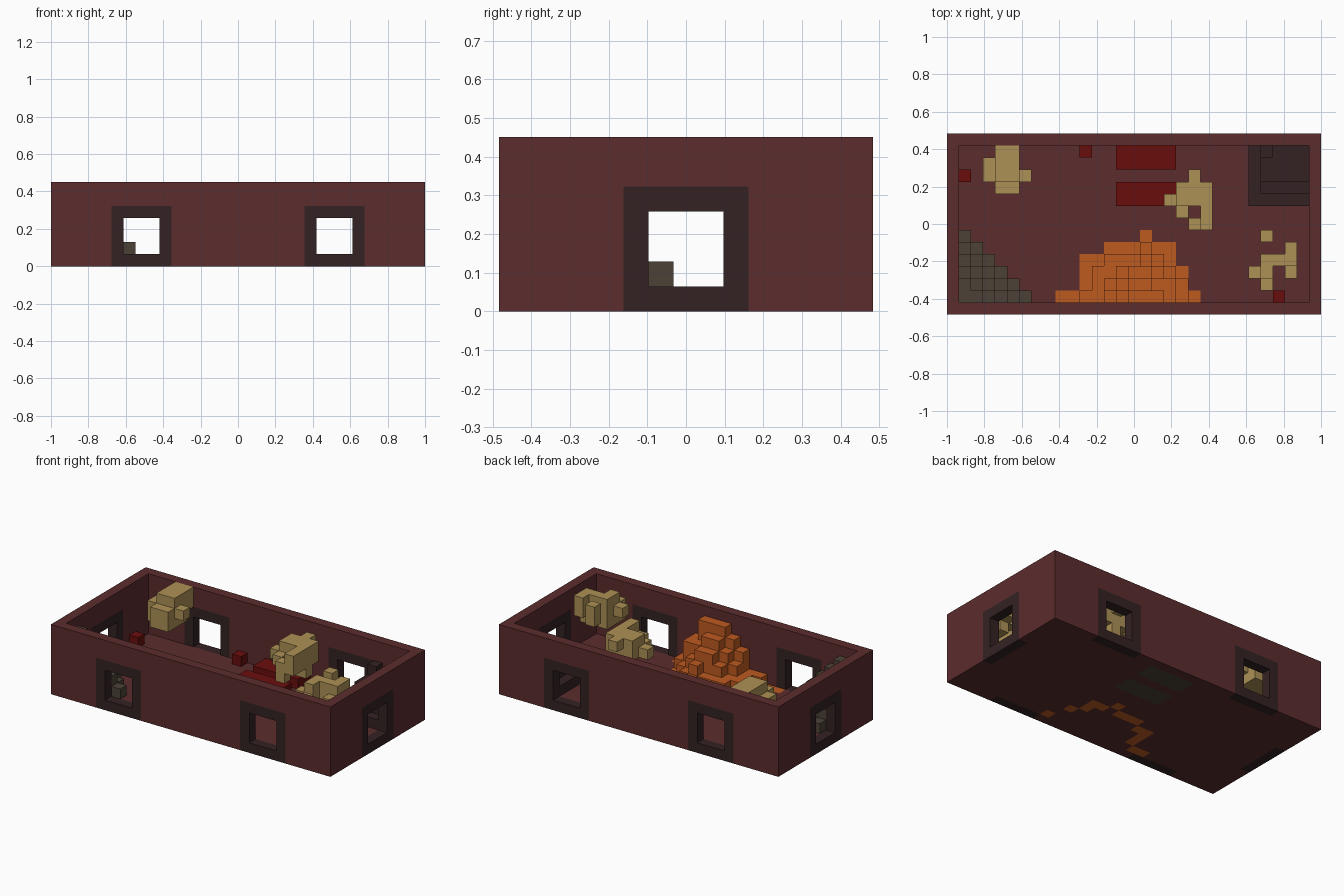
import bpy
import bmesh
from mathutils import Vector

cube = bpy.data.objects.get("Cube")
if cube:
    bpy.data.objects.remove(cube, do_unlink=True)

# Room size in blocks and block edge length
NX, NY, NZ = 31, 15, 7
UNIT = 2 / NX


def material(name, hex_code):
    channels = [int(hex_code[n:n + 2], 16) / 255 for n in (0, 2, 4)]
    linear = [c / 12.92 if c <= 0.04045 else ((c + 0.055) / 1.055) ** 2.4 for c in channels]
    mat = bpy.data.materials.new(name)
    mat.use_nodes = True
    mat.diffuse_color = (*linear, 1)
    bsdf = mat.node_tree.nodes["Principled BSDF"]
    bsdf.inputs["Base Color"].default_value = (*linear, 1)
    bsdf.inputs["Roughness"].default_value = 0.9
    return mat


BRICK = material("dark red brick", "5C2C2E")
DARK = material("dark brown", "342223")
TAN = material("tan", "AE9156")
ORANGE = material("orange", "BE5A1F")
RED = material("deep red", "6A0D0D")
GREY = material("grey brown", "4C4236")

blocks = {}   # block position -> part name
colours = {}  # part name -> material


def fill(part, mat, xs, ys, zs):
    """Fill an inclusive range of blocks; later parts replace earlier ones."""
    colours[part] = mat
    for i in range(xs[0], xs[1] + 1):
        for j in range(ys[0], ys[1] + 1):
            for k in range(zs[0], zs[1] + 1):
                blocks[i, j, k] = part


def carve(xs, ys, zs):
    for key in list(blocks):
        if all(r[0] <= c <= r[1] for c, r in zip(key, (xs, ys, zs))):
            del blocks[key]


# Floor and four walls
fill("floor", BRICK, (0, NX - 1), (0, NY - 1), (0, 0))
for y in (0, NY - 1):
    fill("walls", BRICK, (0, NX - 1), (y, y), (0, NZ - 1))
for x in (0, NX - 1):
    fill("walls", BRICK, (x, x), (0, NY - 1), (0, NZ - 1))

# Window frames with open centres
for c in (7, 23):
    for y in (0, NY - 1):
        fill("window_frames", DARK, (c - 2, c + 2), (y, y), (0, 4))
        carve((c - 1, c + 1), (y, y), (1, 3))
for x in (0, NX - 1):
    fill("window_frames", DARK, (x, x), (5, 9), (0, 4))
    carve((x, x), (6, 8), (1, 3))

# Stepped rubble in the front corner
for i in range(1, 7):
    for j in range(1, 8 - i):
        fill("corner_rubble", GREY, (i, i), (j, j), (1, min(5, 8 - i - j)))

# Dark stepped heap in the back corner
fill("corner_heap", DARK, (25, 29), (9, 13), (1, 1))
fill("corner_heap", DARK, (26, 29), (10, 13), (2, 2))
fill("corner_heap", DARK, (26, 29), (11, 13), (3, 3))
fill("corner_heap", DARK, (26, 26), (13, 13), (4, 4))

# Low red benches, each on a grey floor patch
for y in (9, 12):
    fill("floor_patches", GREY, (14, 18), (y, y + 1), (0, 0))
    fill("benches", RED, (14, 18), (y, y + 1), (1, 1))

# Single red blocks along the walls
for x, y in ((1, 11), (11, 13), (27, 1)):
    fill("red_blocks", RED, (x, x), (y, y), (1, 1))

# Orange mound: each layer lists the x range of its rows from the front wall back
mound = [
    [(9, 20), (11, 19), (11, 19), (11, 18), (13, 18), (16, 16)],
    [(11, 19), (12, 19), (12, 18), (13, 17), (16, 16)],
    [(13, 18), (13, 18), (14, 17), (16, 16)],
    [(13, 18), (14, 18), (15, 16)],
    [(14, 17), (15, 16)],
    [(15, 17)],
]
for k, layer in enumerate(mound):
    for j, span in enumerate(layer, start=1):
        fill("orange_mound", ORANGE, span, (j, j), (k, k))
# The floor continues beneath the mound
for j, span in enumerate(mound[1], start=1):
    fill("floor", BRICK, span, (j, j), (0, 0))

# Hanging tan clusters: rows run back to front, letters give the height span
SPANS = {"S": (4, 6), "T": (5, 6), "L": (4, 5), "M": (5, 5), "U": (6, 6)}
clusters = {
    "left_cluster": (3, 13, [".TT.", "LSS.", "LSSM", ".LL."]),
    "middle_cluster": (18, 11, ["..U.", ".TST", "MTSS", ".M.T", "..LT"]),
    "right_cluster": (25, 6, [".T..", "...T", ".STS", "MS.L", ".L.."]),
}
for part, (x, y, rows) in clusters.items():
    for r, row in enumerate(rows):
        for c, letter in enumerate(row):
            if letter in SPANS:
                fill(part, TAN, (x + c, x + c), (y - r, y - r), SPANS[letter])

# Turn each part's blocks into one clean shell
SIDES = [Vector(s) for s in ((1, 0, 0), (-1, 0, 0), (0, 1, 0), (0, -1, 0), (0, 0, 1), (0, 0, -1))]


def build(part):
    bm = bmesh.new()
    verts = {}

    def corner(p):
        key = tuple(round(v) for v in p)
        if key not in verts:
            verts[key] = bm.verts.new(((key[0] - NX / 2) * UNIT, (key[1] - NY / 2) * UNIT, key[2] * UNIT))
        return verts[key]

    for key, owner in blocks.items():
        if owner != part:
            continue
        middle = Vector(key) + Vector((0.5, 0.5, 0.5))
        for n in SIDES:
            if tuple(int(a + b) for a, b in zip(key, n)) in blocks:
                continue
            u = Vector((n.y, n.z, n.x)) / 2
            v = n.cross(u)
            face = middle + n / 2
            bm.faces.new([corner(face + a * u + b * v) for a, b in ((-1, -1), (1, -1), (1, 1), (-1, 1))])
    bmesh.ops.dissolve_limit(bm, angle_limit=0.01, verts=bm.verts, edges=bm.edges)
    mesh = bpy.data.meshes.new(part)
    bm.to_mesh(mesh)
    bm.free()
    mesh.materials.append(colours[part])
    bpy.context.scene.collection.objects.link(bpy.data.objects.new(part, mesh))


for part in colours:
    build(part)
